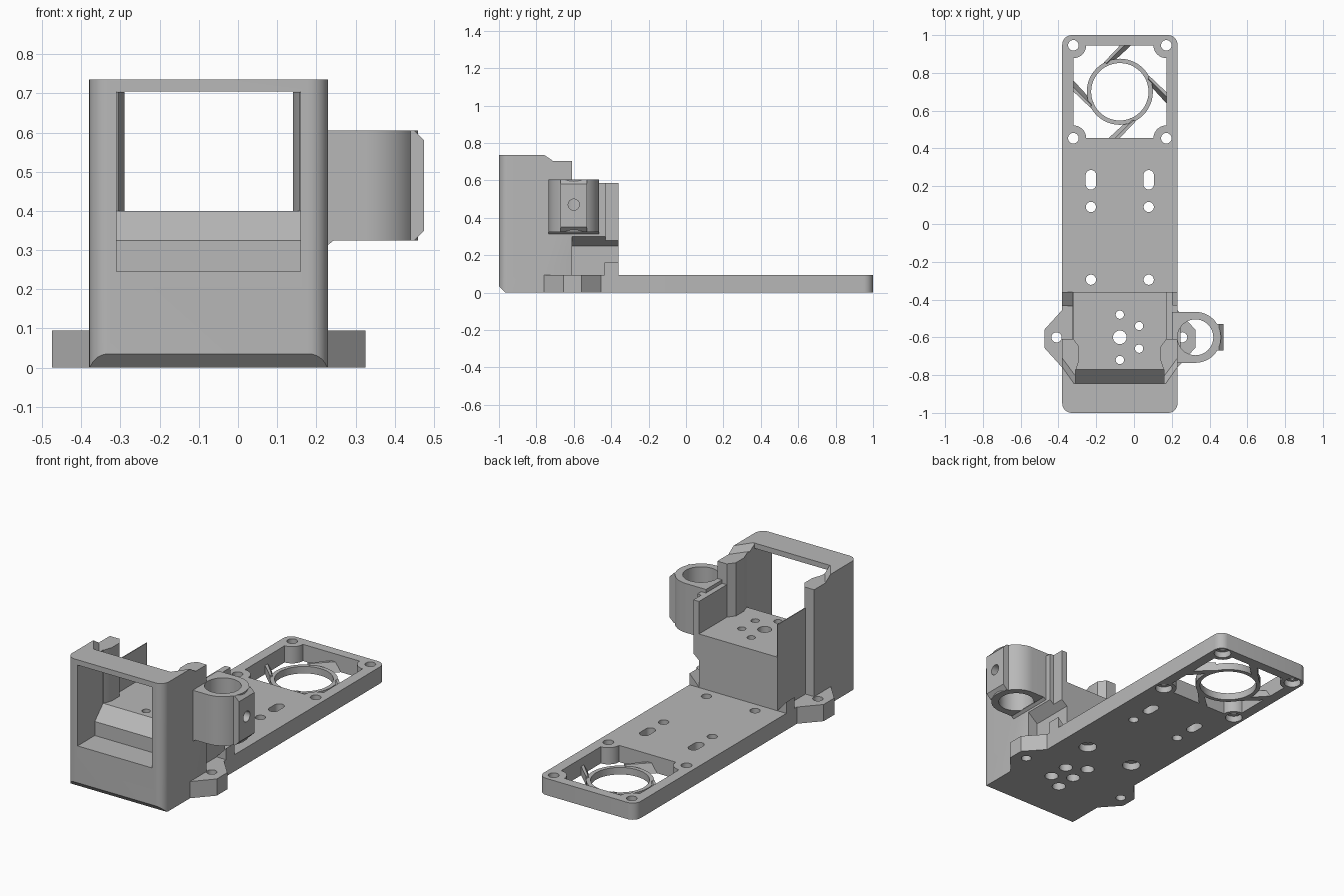
import bpy, bmesh, math
from mathutils import Vector

cube = bpy.data.objects.get("Cube")
if cube:
    bpy.data.objects.remove(cube, do_unlink=True)

grey = bpy.data.materials.new("plastic_grey")
grey.use_nodes = True
COLOR = (0.48, 0.48, 0.48, 1)
grey.diffuse_color = COLOR
grey.node_tree.nodes["Principled BSDF"].inputs["Base Color"].default_value = COLOR

CX = -0.075           # centre line of the plate
FAN_Y = 0.70
LEFT, RIGHT = -0.38, 0.23


def prism(name, pts, lo, hi, axis="z", top=None):
    """Extrude a profile along an axis; an optional second profile tapers it."""
    place = {"z": lambda u, v, w: (u, v, w),
             "x": lambda u, v, w: (w, u, v),
             "y": lambda u, v, w: (u, w, v)}[axis]
    bm = bmesh.new()
    a = [bm.verts.new(place(u, v, lo)) for u, v in pts]
    b = [bm.verts.new(place(u, v, hi)) for u, v in (top or pts)]
    n = len(a)
    bm.faces.new(a)
    bm.faces.new(b)
    for i in range(n):
        bm.faces.new((a[i], a[(i + 1) % n], b[(i + 1) % n], b[i]))
    bmesh.ops.recalc_face_normals(bm, faces=bm.faces)
    mesh = bpy.data.meshes.new(name)
    bm.to_mesh(mesh)
    bm.free()
    mesh.materials.append(grey)
    ob = bpy.data.objects.new(name, mesh)
    bpy.context.collection.objects.link(ob)
    return ob


def box(name, x, y, z):
    return prism(name, [(x[0], y[0]), (x[1], y[0]), (x[1], y[1]), (x[0], y[1])], *z)


def arc(cx, cy, r, start, end, n=8):
    angles = [math.radians(start + (end - start) * i / n) for i in range(n + 1)]
    return [(cx + r * math.cos(t), cy + r * math.sin(t)) for t in angles]


def circle(x, y, r, n=32):
    return arc(x, y, r, 0, 360, n)[:-1]


def combine(ob, other, mode="DIFFERENCE"):
    mod = ob.modifiers.new("combine", "BOOLEAN")
    mod.object, mod.operation, mod.solver = other, mode, "EXACT"
    bpy.context.view_layer.objects.active = ob
    bpy.ops.object.modifier_apply(modifier=mod.name)
    bpy.data.objects.remove(other, do_unlink=True)


def drill(ob, x, y, r, lo=-0.1, hi=0.5):
    combine(ob, prism("drill", circle(x, y, r), lo, hi))


def mirrored(half):
    """Close a right-hand half outline about the centre line."""
    return half + [(2 * CX - x, y) for x, y in reversed(half)]


# Housing block with rounded front corners
R = 0.05
outline = mirrored(arc(RIGHT - R, -1 + R, R, -90, 0) + [(RIGHT, -0.36)])
housing = prism("housing", outline, 0, 0.735)

# Open pocket with inner ribs, above the motor block
combine(housing, prism("pocket", mirrored(
    [(0.16, -0.845), (0.16, -0.78), (0.14, -0.72), (0.14, -0.65),
     (0.17, -0.61), (0.17, -0.3)]), 0.40, 1))

# Front window with sill and sloped block face
combine(housing, prism("window", [
    (-1.1, 0.245), (-0.845, 0.245), (-0.845, 0.325), (-0.77, 0.40),
    (-0.77, 0.705), (-1.1, 0.705)], -0.31, 0.16, "x"))

# Sloped rear edge of the roof
combine(housing, prism(
    "roof_cut",
    mirrored([(0.13, -0.845), (0.23, -0.71), (0.4, -0.71), (0.4, -0.3)]), 0.703, 0.737,
    top=mirrored([(0.17, -0.845), (0.23, -0.76), (0.4, -0.76), (0.4, -0.3)])))

# Step the rear walls down and free the block sides
combine(housing, box("step_cut", (-0.6, 0.6), (-0.61, -0.2), (0.585, 1)))
combine(housing, box("right_cut", (-0.6, -0.325), (-0.61, -0.2), (0.095, 1)))
combine(housing, prism("left_undercut", [
    (0.17, 0.095), (0.4, 0.095), (0.4, 0.30), (0.23, 0.30), (0.17, 0.25)],
    -0.61, -0.2, "y"))
combine(housing, box("left_thinning", (0.205, 0.4), (-0.43, -0.2), (0.2, 1)))

# Bevelled lower front edge
combine(housing, prism("front_bevel", [
    (-1.1, -0.1), (-0.865, -0.1), (-0.965, 0), (-1, 0.035), (-1.1, 0.135)],
    -0.6, 0.6, "x"))

# Base plate with rounded rear corners
plate = prism("base_plate", mirrored(
    [(RIGHT, -0.40)] + arc(RIGHT - R, 1 - R, R, 0, 90)), 0, 0.095)

# Fan opening leaving round corner bosses
H = 0.246
opening = []
for k, (sx, sy) in enumerate([(1, 1), (-1, 1), (-1, -1), (1, -1)]):
    opening += arc(CX + sx * H, FAN_Y + sy * H, 0.068, 270 + 90 * k, 180 + 90 * k)
combine(plate, prism("fan_opening", opening, -0.1, 0.3))
combine(housing, plate, "UNION")

# Side ears
for name, edge, tip, hole in (("left_ear", 0.2, 0.325, 0.255),
                              ("right_ear", -0.35, -0.475, -0.41)):
    root = RIGHT if tip > 0 else LEFT
    ear = prism(name, [(edge, -0.76), (root, -0.76), (tip, -0.655),
                       (tip, -0.56), (root, -0.455), (edge, -0.455)], 0, 0.095)
    combine(housing, ear, "UNION")
    drill(housing, hole, -0.6, 0.027, -0.1, 0.2)

# Bolt holes, slots and recesses
for sx in (-1, 1):
    for sy in (-1, 1):
        x, y = CX + sx * H, FAN_Y + sy * H
        drill(housing, x, y, 0.028)
        drill(housing, x, y, 0.045, -0.1, 0.035)
    x = CX + sx * 0.153
    drill(housing, x, 0.09, 0.027)
    drill(housing, x, -0.295, 0.027)
    drill(housing, x, -0.295, 0.048, -0.1, 0.04)
    slot = arc(x, 0.258, 0.028, 0, 180) + arc(x, 0.21, 0.028, 180, 360)
    combine(housing, prism("slot", slot, -0.1, 0.3))
drill(housing, CX, -0.6, 0.036)
for x, y in ((CX, -0.48), (CX, -0.72), (0.027, -0.54), (0.027, -0.66)):
    drill(housing, x, y, 0.022)
    drill(housing, x, y, 0.036, -0.1, 0.2)

# Small gussets at the rear corners of the block
for name, inner, outer in (("left_gusset", 0.17, RIGHT), ("right_gusset", -0.325, LEFT)):
    prism(name, [(inner, 0.09), (outer, 0.09), (outer, 0.16), (inner, 0.097)],
          -0.435, -0.36, "y")

# Fan guard ring and its four slanting struts
ring = prism("guard_ring", circle(CX, FAN_Y, 0.175, 48), 0, 0.04)
combine(ring, prism("ring_bore", circle(CX, FAN_Y, 0.152, 48), -0.1, 0.2))
base = [(0.07, 0.255), (-0.055, 0.14), (-0.085, 0.155), (0.01, 0.255)]
ridge = [(0.035, 0.255), (-0.07, 0.152), (-0.085, 0.155), (0.01, 0.255)]
for k in range(4):
    c, s = math.cos(k * math.pi / 2), math.sin(k * math.pi / 2)
    spin = lambda pts: [(CX + x * c - y * s, FAN_Y + x * s + y * c) for x, y in pts]
    prism(f"guard_strut_{k + 1}", spin(base), 0, 0.05, top=spin(ridge))

# Sensor holder: tube with a clamping boss and cross hole
TX, TY = 0.325, -0.60
holder = prism("sensor_holder", [(0.2, TY - 0.135)] + arc(TX, TY, 0.135, -90, 90, 24)
               + [(0.2, TY + 0.135)], 0.325, 0.605)
combine(holder, prism("boss", [
    (0.40, 0.325), (0.45, 0.325), (0.475, 0.35), (0.475, 0.58), (0.45, 0.605),
    (0.40, 0.605)], TY - 0.07, TY + 0.07, "y"), "UNION")
combine(holder, prism("holder_bore", circle(TX, TY, 0.095, 40), 0.2, 0.8))
combine(holder, prism("screw_hole", circle(TY, 0.47, 0.03), TX, 0.6, "x"))
prism("holder_web", [(0.2, 0.29), (0.245, 0.325), (0.245, 0.33), (0.2, 0.33)],
      -0.735, -0.465, "y")

# Smooth rounded areas while keeping edges sharp
for ob in bpy.context.scene.objects:
    ob.select_set(ob.type == "MESH")
bpy.context.view_layer.objects.active = housing
bpy.ops.object.shade_smooth_by_angle(angle=math.radians(25))
